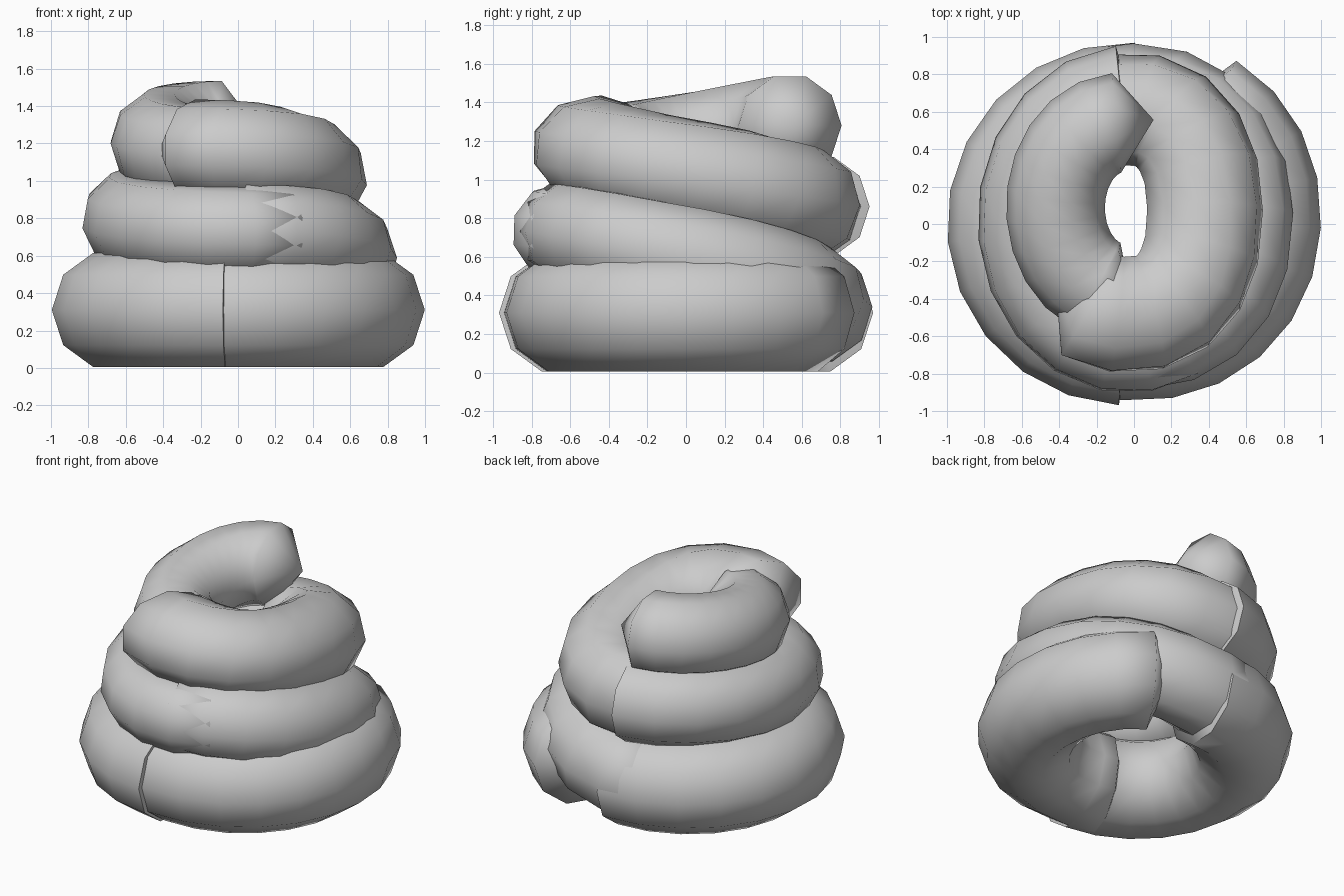
import bpy, bmesh
from math import sin, cos, radians, pi, copysign
from mathutils import Vector

if "Cube" in bpy.data.objects:
    bpy.data.objects.remove(bpy.data.objects["Cube"])

SIDES = 10


def coil(name, centre, radii, angles, heights, tube, caps,
         wide=(1, 1), ease=1.0, square=1.0, twist=(0, 0), segs=11):
    """Ten-sided tube along an elliptical arc (clockwise), closed by a cone at each end."""
    a0, a1 = map(radians, angles)

    def bulge(v):
        return copysign(abs(v) ** square, v)

    def point(t):
        a = a0 + (a1 - a0) * t
        f = ((1 - cos(pi * min(max(t, 0), 1))) / 2) ** ease
        return Vector((centre[0] + radii[0] * bulge(cos(a)),
                       centre[1] + radii[1] * bulge(sin(a)),
                       heights[0] + (heights[1] - heights[0]) * f))

    def mix(pair, t):
        return pair[0] + (pair[1] - pair[0]) * t

    bm = bmesh.new()
    rings, ends = [], []
    for i in range(segs + 1):
        t = i / segs
        p = point(t)
        tan = (point(t + 0.02) - point(t - 0.02)).normalized()
        side = tan.cross(Vector((0, 0, 1))).normalized()
        up = side.cross(tan)
        r = mix(tube, t)
        w = r * mix(wide, t)
        ring = []
        for k in range(SIDES):
            b = 2 * pi * k / SIDES + radians(mix(twist, t))
            v = p + side * w * cos(b) + up * r * sin(b)
            v.z = max(v.z, 0.0)
            ring.append(bm.verts.new(v))
        rings.append(ring)
        if i == 0:
            ends.append(bm.verts.new(p - tan * caps[0]))
        if i == segs:
            ends.append(bm.verts.new(p + tan * caps[1]))
    for k in range(SIDES):
        n = (k + 1) % SIDES
        for r0, r1 in zip(rings, rings[1:]):
            bm.faces.new((r0[k], r0[n], r1[n], r1[k]))
        bm.faces.new((rings[0][n], rings[0][k], ends[0]))
        bm.faces.new((rings[-1][k], rings[-1][n], ends[1]))
    bmesh.ops.recalc_face_normals(bm, faces=bm.faces)
    mesh = bpy.data.meshes.new(name)
    bm.to_mesh(mesh)
    bm.free()
    ob = bpy.data.objects.new(name, mesh)
    bpy.context.collection.objects.link(ob)
    bpy.ops.object.select_all(action='DESELECT')
    ob.select_set(True)
    bpy.context.view_layer.objects.active = ob
    bpy.ops.object.shade_smooth_by_angle(angle=radians(75))
    return ob


# Bottom tier: two flat half rings
coil("bottom_right_coil", (0.02, 0.035), (0.66, 0.66), (58, -110), (0.31, 0.31), (0.32, 0.32), (0.13, 0.15),
     square=0.95)
coil("bottom_left_coil", (-0.03, 0.0), (0.65, 0.65), (-93, -272), (0.31, 0.31), (0.32, 0.32), (0.03, 0.08))
# Middle tier: rising right half, nearly level left half
coil("middle_right_coil", (0.0, 0.02), (0.575, 0.65), (108, -87), (0.32, 0.735), (0.30, 0.255), (0.10, 0.10),
     ease=0.78, square=0.9)
coil("middle_left_coil", (-0.02, 0.01), (0.56, 0.675), (-64, -265), (0.73, 0.86), (0.245, 0.27), (0.10, 0.05),
     ease=1.6, twist=(18, 0))
# Upper tier: rising right half with pointed end, and the top curl
coil("upper_right_coil", (-0.03, 0.065), (0.41, 0.55), (98, -116), (0.86, 1.165), (0.30, 0.27), (0.05, 0.22),
     wide=(1, 1.2), ease=0.78, square=0.87, twist=(0, 18))
coil("top_curl", (-0.07, 0.09), (0.35, 0.45), (-98, -266), (1.14, 1.28), (0.26, 0.268), (0.10, 0.20))
